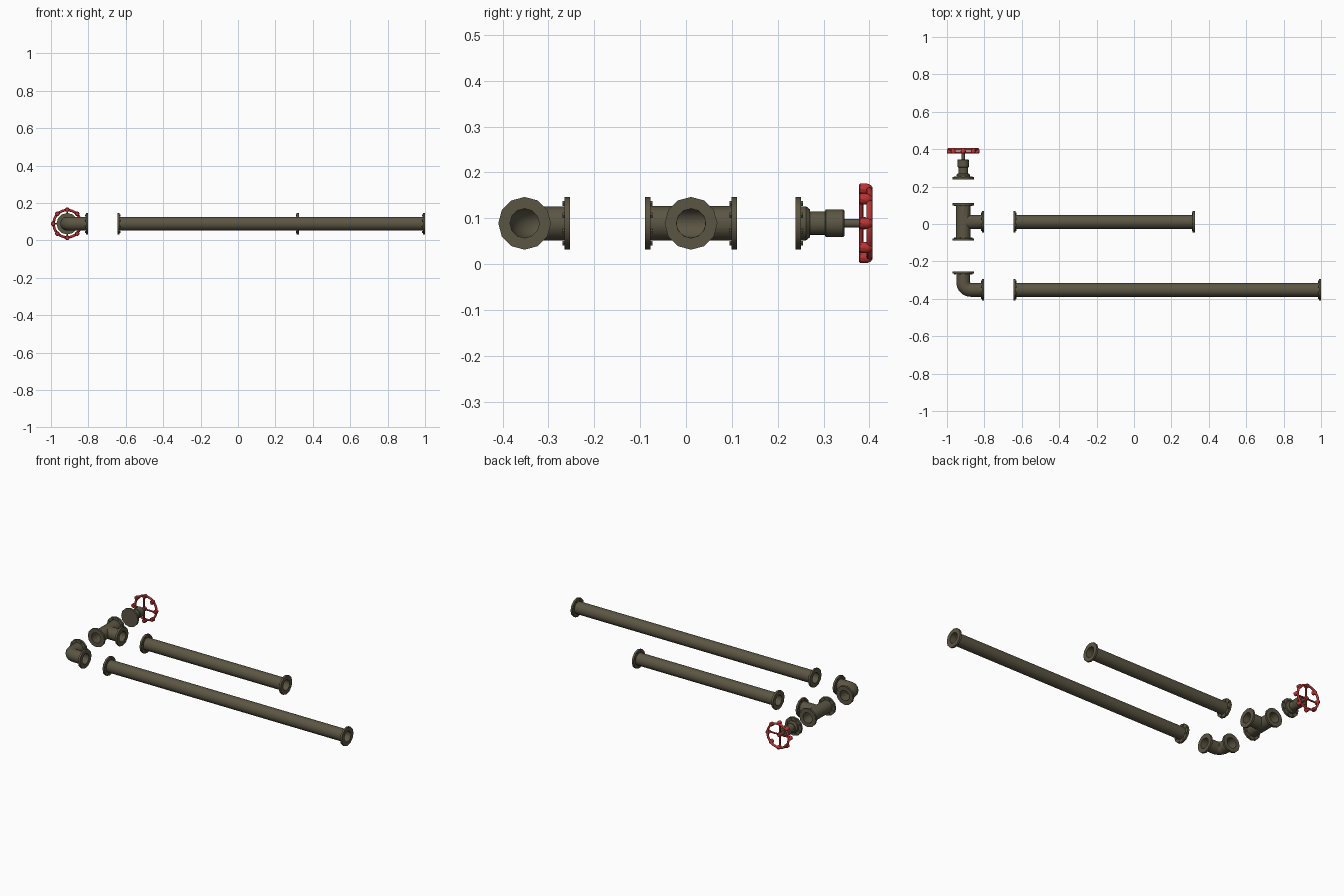
import bpy, bmesh
from math import sin, cos, pi
from mathutils import Vector

if "Cube" in bpy.data.objects:
    bpy.data.objects.remove(bpy.data.objects["Cube"], do_unlink=True)


def material(name, rgb):
    m = bpy.data.materials.new(name)
    m.use_nodes = True
    m.diffuse_color = (*rgb, 1)
    m.node_tree.nodes["Principled BSDF"].inputs["Base Color"].default_value = (*rgb, 1)
    return m


IRON = material("olive iron", (0.105, 0.092, 0.056))
RED = material("valve red", (0.52, 0.035, 0.035))

AXIS_Z = 0.089
FITTING_X = -0.913
PIPE_R, BORE_R, FLANGE_R, FLANGE_T = 0.037, 0.032, 0.0575, 0.012
X, Y, Z = Vector((1, 0, 0)), Vector((0, 1, 0)), Vector((0, 0, 1))


def at(x, y):
    return Vector((x, y, AXIS_Z))


def sweep(name, rings, segs=24, loop=False, mat=IRON):
    """Skin rings of (centre, direction, radius); loop joins last to first, otherwise ends are capped."""
    bm = bmesh.new()
    loops = []
    for c, d, r in rings:
        u = Z.cross(d).normalized() if abs(d.z) < 0.9 else X
        v = d.cross(u).normalized()
        loops.append([bm.verts.new(c + (u * cos(a) + v * sin(a)) * r)
                      for a in (2 * pi * i / segs for i in range(segs))])
    pairs = list(zip(loops, loops[1:]))
    if loop:
        pairs.append((loops[-1], loops[0]))
    else:
        bm.faces.new(loops[0])
        bm.faces.new(loops[-1])
    for a, b in pairs:
        for i in range(segs):
            j = (i + 1) % segs
            bm.faces.new((a[i], a[j], b[j], b[i]))
    bmesh.ops.recalc_face_normals(bm, faces=bm.faces)
    me = bpy.data.meshes.new(name)
    bm.to_mesh(me)
    bm.free()
    me.materials.append(mat)
    ob = bpy.data.objects.new(name, me)
    bpy.context.collection.objects.link(ob)
    smooth(ob)
    return ob


def smooth(ob, angle=0.6):
    bpy.ops.object.select_all(action='DESELECT')
    ob.select_set(True)
    bpy.context.view_layer.objects.active = ob
    bpy.ops.object.shade_smooth_by_angle(angle=angle)


def tube(name, path):
    outer = [(c, d, PIPE_R) for c, d in path]
    inner = [(c, d, BORE_R) for c, d in reversed(path)]
    return sweep(name, outer + inner, loop=True)


def rod(name, start, d, length, r, segs=24, mat=IRON):
    return sweep(name, [(start, d, r), (start + d * length, d, r)], segs, mat=mat)


def flange(name, face, out, solid=False):
    """Twelve-sided flange whose outer face lies at `face`, with nuts on its back."""
    back = face - out * FLANGE_T
    rings = [(back, out, FLANGE_R), (face, out, FLANGE_R)]
    if not solid:
        rings += [(face, out, BORE_R), (back, out, BORE_R)]
    sweep(name, rings, 12, loop=not solid)
    side = Z.cross(out)
    for i in range(8):
        a = (i + 0.5) * pi / 4
        rod(name + "_nut", back + (side * cos(a) + Z * sin(a)) * 0.047,
            -out, 0.004, 0.006, 6)


# Straight pipes
for name, y, x_end in (("short_pipe", 0.011, 0.325), ("long_pipe", -0.352, 1.0)):
    a, b = at(-0.645, y), at(x_end, y)
    tube(name, [(a + X * 0.002, X), (b - X * 0.002, X)])
    flange(name + "_flange_right", a, -X)
    flange(name + "_flange_left", b, X)

# Elbow: straight, tight quarter bend, straight
EY, BEND = -0.352, 0.04
path = [(at(FITTING_X, -0.255), -Y)]
for i in range(9):
    t = i / 8 * pi / 2
    path.append((at(FITTING_X + BEND * (1 - cos(t)), EY + BEND * (1 - sin(t))),
                 Vector((sin(t), -cos(t), 0))))
path.append((at(-0.803, EY), X))
tube("elbow", path)
flange("elbow_flange_back", at(FITTING_X, -0.253), Y)
flange("elbow_flange_left", at(-0.801, EY), X)

# Tee: run joined with branch, then both bored out
TY = 0.011
tee = rod("tee", at(FITTING_X, TY - 0.098), Y, 0.196, PIPE_R + 0.001)
tools = [(rod("branch", at(FITTING_X, TY), X, 0.11, PIPE_R), 'UNION'),
         (rod("run_bore", at(FITTING_X, TY - 0.12), Y, 0.24, BORE_R), 'DIFFERENCE'),
         (rod("branch_bore", at(FITTING_X, TY), X, 0.14, BORE_R - 0.001), 'DIFFERENCE')]
for tool, op in tools:
    tool.hide_render = True
    mod = tee.modifiers.new(op, 'BOOLEAN')
    mod.operation, mod.object, mod.solver = op, tool, 'EXACT'
    bpy.context.view_layer.objects.active = tee
    bpy.ops.object.modifier_apply(modifier=mod.name)
    bpy.data.objects.remove(tool, do_unlink=True)
smooth(tee)
flange("tee_flange_front", at(FITTING_X, TY - 0.1), -Y)
flange("tee_flange_back", at(FITTING_X, TY + 0.1), Y)
flange("tee_flange_left", at(-0.801, TY), X)

# Valve body and stem
flange("valve_flange", at(FITTING_X, 0.239), -Y, solid=True)
profile = [(0.25, 0.037), (0.262, 0.037), (0.271, 0.03), (0.271, 0.026), (0.303, 0.026),
           (0.305, 0.03), (0.343, 0.03), (0.346, 0.027)]
sweep("valve_body", [(at(FITTING_X, y), Y, r) for y, r in profile], 16)
rod("valve_stem", at(FITTING_X, 0.345), Y, 0.04, 0.0095, 12)

# Handwheel: rim, eight grips, four spokes and a hub
WHEEL_R = 0.075
hub = at(FITTING_X, 0.377)
bpy.ops.mesh.primitive_torus_add(location=at(FITTING_X, 0.4), rotation=(pi / 2, 0, 0),
                                 major_radius=WHEEL_R - 0.002, minor_radius=0.0068,
                                 major_segments=32, minor_segments=8)
rim = bpy.context.object
rim.name = "handwheel_rim"
rim.data.materials.append(RED)
smooth(rim, 1.0)
sweep("handwheel_hub", [(hub, Y, 0.014), (hub + Y * 0.014, Y, 0.014),
                        (hub + Y * 0.018, Y, 0.009)], 12, mat=RED)
for i in range(8):
    a = i * pi / 4
    out = X * cos(a) + Z * sin(a)
    grip = [(0, 0.009), (0.003, 0.0125), (0.018, 0.0125), (0.026, 0.009), (0.03, 0.003)]
    sweep("handwheel_grip", [(hub + out * WHEEL_R + Y * t, Y, r) for t, r in grip], 10, mat=RED)
    if i % 2 == 0:
        rod("handwheel_spoke", hub + Y * 0.005, out, WHEEL_R, 0.005, 8, RED)
